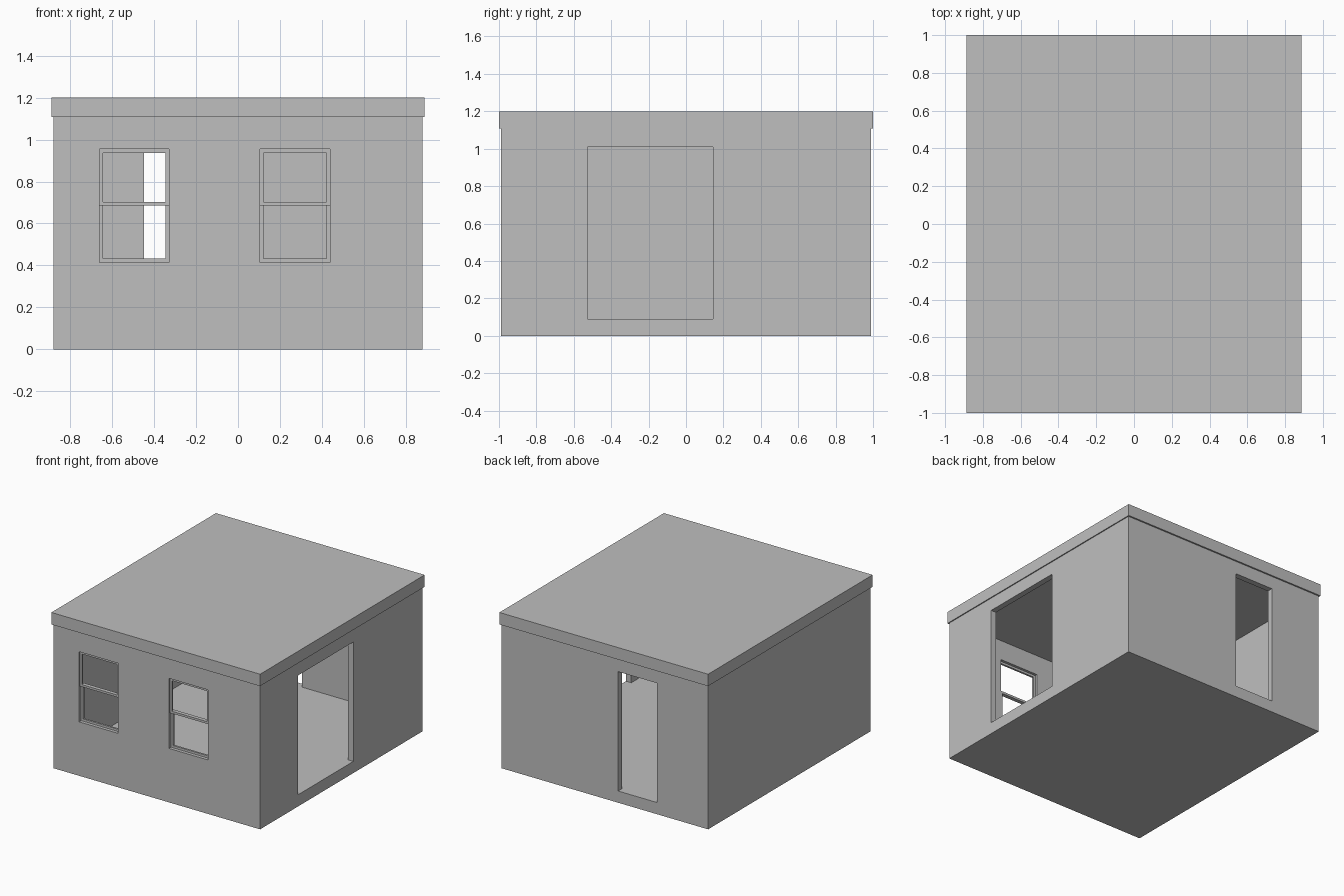
import bpy
from mathutils import Vector

cube = bpy.data.objects.get("Cube")
if cube:
    bpy.data.objects.remove(cube, do_unlink=True)

# One plain grey for the whole building
grey = bpy.data.materials.new("light_grey")
grey.use_nodes = True
colour = (0.52, 0.52, 0.52, 1)
grey.diffuse_color = colour
grey.node_tree.nodes["Principled BSDF"].inputs["Base Color"].default_value = colour

W, D = 0.88, 0.988          # half width and depth of the walls
FLOOR, EAVE, TOP = 0.09, 1.108, 1.2
T = 0.045                   # wall thickness


def box(name, low, high):
    """Box between two opposite corners."""
    low, high = Vector(low), Vector(high)
    bpy.ops.mesh.primitive_cube_add(size=1, location=(low + high) / 2)
    ob = bpy.context.object
    ob.name = name
    ob.scale = high - low
    bpy.ops.object.transform_apply(location=False, rotation=False, scale=True)
    ob.data.materials.append(grey)
    return ob


def cut(target, low, high):
    """Remove a box from the target."""
    cutter = box("cutter", low, high)
    cutter.hide_render = True
    mod = target.modifiers.new("opening", 'BOOLEAN')
    mod.operation = 'DIFFERENCE'
    mod.solver = 'EXACT'
    mod.object = cutter
    bpy.context.view_layer.objects.active = target
    bpy.ops.object.modifier_apply(modifier=mod.name)
    bpy.data.objects.remove(cutter, do_unlink=True)


def sash(name, x0, x1, z0, z1, y0, y1, side=0.017, bottom=0.017, top=0.017):
    """Open rectangular window sash."""
    frame = box(name, (x0, y0, z0), (x1, y1, z1))
    cut(frame, (x0 + side, y0 - 0.1, z0 + bottom), (x1 - side, y1 + 0.1, z1 - top))


# Walls with floor slab, hollow and open at the top
walls = box("walls_and_floor", (-W, -D, 0), (W, D, EAVE))
cut(walls, (T - W, T - D, FLOOR), (W - T, D - T, EAVE + 0.1))

# Doorways level with the floor: left wall and back wall
cut(walls, (W - 0.1, -0.527, FLOOR), (W + 0.1, 0.145, 1.008))
cut(walls, (-0.447, D - 0.1, FLOOR), (-0.114, D + 0.1, 1.008))

# Front windows, each with two sliding sashes
for name, x0, x1 in (("right", -0.661, -0.328), ("left", 0.105, 0.438)):
    cut(walls, (x0, -D - 0.1, 0.415), (x1, -D + 0.1, 0.954))
    sash(name + "_upper_sash", x0, x1, 0.685, 0.954, -D + 0.01, -D + 0.025)
    sash(name + "_lower_sash", x0, x1, 0.415, 0.702, -D + 0.025, -D + 0.04)

# Flat roof with a slight overhang
box("roof", (-0.888, -1, EAVE), (0.888, 1, TOP))
